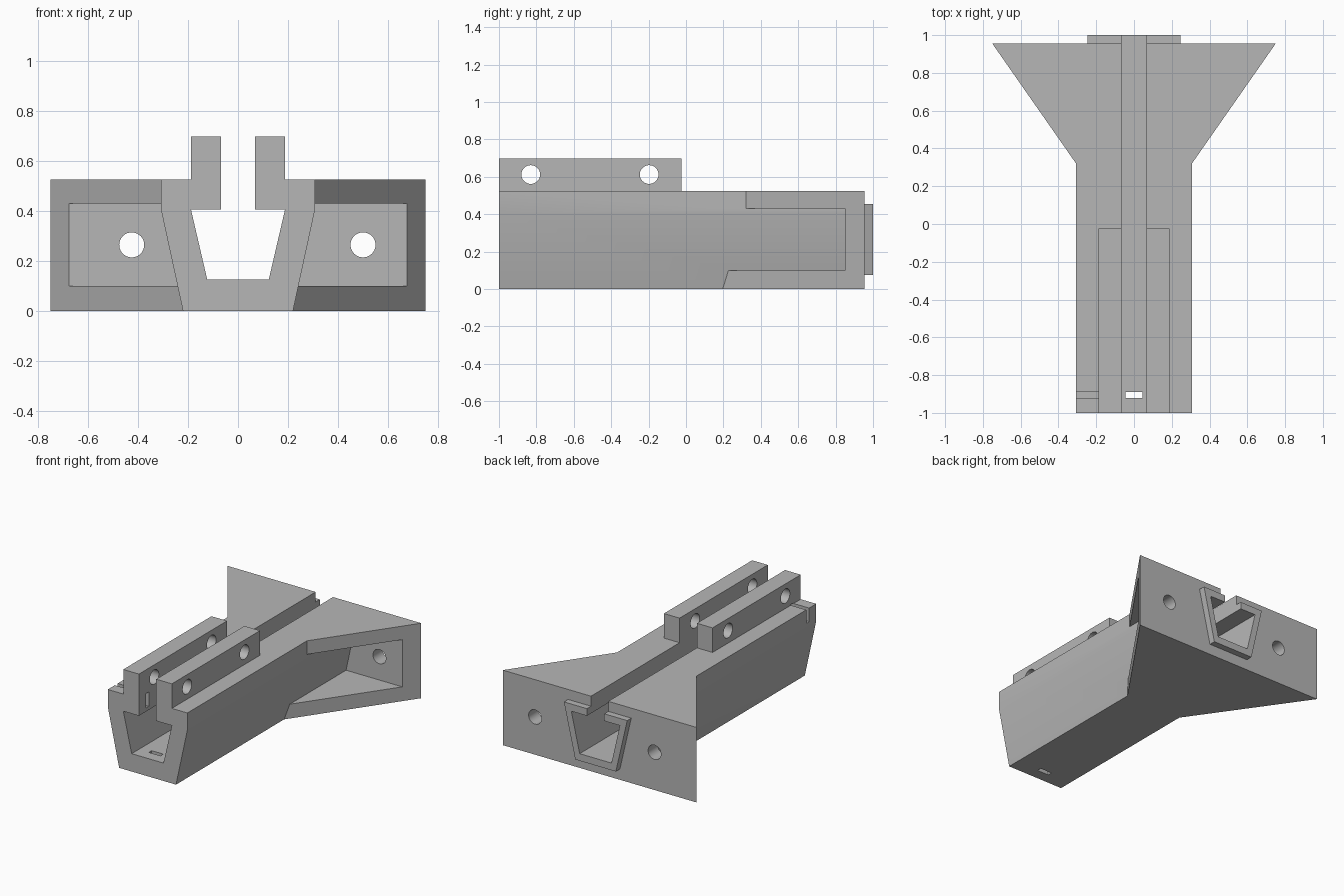
import bpy, bmesh, math
from mathutils import Vector

cube = bpy.data.objects.get("Cube")
if cube:
    bpy.data.objects.remove(cube)

# Single plain colour
grey = bpy.data.materials.new("plain grey")
grey.use_nodes = True
grey.diffuse_color = (0.47, 0.47, 0.47, 1)
grey.node_tree.nodes["Principled BSDF"].inputs["Base Color"].default_value = grey.diffuse_color


def prism(name, points, start, end, axis="y"):
    """Extrude a 2D outline along an axis (x: yz outline, y: xz, z: xy)."""
    place = {"x": lambda a, b, t: (t, a, b),
             "y": lambda a, b, t: (a, t, b),
             "z": lambda a, b, t: (a, b, t)}[axis]
    bm = bmesh.new()
    face = bm.faces.new([bm.verts.new(place(a, b, start)) for a, b in points])
    step = Vector(place(0, 0, end - start))
    moved = bmesh.ops.extrude_face_region(bm, geom=[face])["geom"]
    bmesh.ops.translate(bm, vec=step,
                        verts=[v for v in moved if isinstance(v, bmesh.types.BMVert)])
    bmesh.ops.recalc_face_normals(bm, faces=bm.faces)
    mesh = bpy.data.meshes.new(name)
    bm.to_mesh(mesh)
    bm.free()
    mesh.materials.append(grey)
    obj = bpy.data.objects.new(name, mesh)
    bpy.context.collection.objects.link(obj)
    return obj


def mirrored(half):
    """Complete a half outline across the centre line."""
    return half + [(-a, b) for a, b in reversed(half)]


def box(name, x, y, z):
    return prism(name, [(x[0], z[0]), (x[1], z[0]), (x[1], z[1]), (x[0], z[1])], *y)


def rod(name, a, b, start, end, axis, radius=0.05, sides=40):
    ring = [(a + radius * math.cos(math.tau * i / sides),
             b + radius * math.sin(math.tau * i / sides)) for i in range(sides)]
    return prism(name, ring, start, end, axis)


def combine(target, tool, operation):
    """Apply a boolean and discard the tool."""
    tool.hide_render = True
    mod = target.modifiers.new(operation, "BOOLEAN")
    mod.operation, mod.solver, mod.object = operation, "EXACT", tool
    bpy.context.view_layer.objects.active = target
    bpy.ops.object.modifier_apply(modifier=mod.name)
    bpy.data.objects.remove(tool)


TOP, BACK = 0.525, 0.955

# Flared mounting end, hollowed on both sides behind its back plate
bracket = prism("channel_bracket", mirrored([(0.22, 0.196), (0.75, BACK)]), 0, TOP, "z")
combine(bracket, box("side_pockets", (-1, 1), (-0.5, 0.85), (0.1, 0.43)), "DIFFERENCE")

# Long body, rail block and rear collar
body = prism("long_body", mirrored([(0.22, 0), (0.308, 0.405), (0.308, TOP)]), -1, BACK)
combine(bracket, body, "UNION")
combine(bracket, box("rail_block", (-0.188, 0.188), (-1, -0.025), (0.45, 0.697)), "UNION")
collar = prism("rear_collar", mirrored([(0.157, 0.075), (0.245, 0.455)]), 0.9, 1)
combine(bracket, collar, "UNION")

# Inner channel with its narrow open slot, running end to end
channel = mirrored([(0.123, 0.125), (0.188, 0.405), (0.067, 0.405), (0.067, 1)])
combine(bracket, prism("inner_channel", channel, -1.2, 1.2), "DIFFERENCE")

# Bolt holes through the rails and the back plate
for y in (-0.83, -0.197):
    combine(bracket, rod("rail_hole", y, 0.612, -0.5, 0.5, "x"), "DIFFERENCE")
for x in (-0.425, 0.5):
    combine(bracket, rod("plate_hole", x, 0.264, 0.75, 1.2, "y"), "DIFFERENCE")

# Small slots near the front: one in the floor, one through the side lip
slot_y = (-0.922, -0.89)
combine(bracket, box("floor_slot", (-0.045, 0.045), slot_y, (-0.1, 0.2)), "DIFFERENCE")
combine(bracket, box("lip_slot", (-0.4, 0), slot_y, (0.43, 0.53)), "DIFFERENCE")

# Smooth holes, crisp edges
bpy.ops.object.select_all(action="DESELECT")
bracket.select_set(True)
bpy.context.view_layer.objects.active = bracket
bpy.ops.object.shade_smooth_by_angle(angle=math.radians(20))
